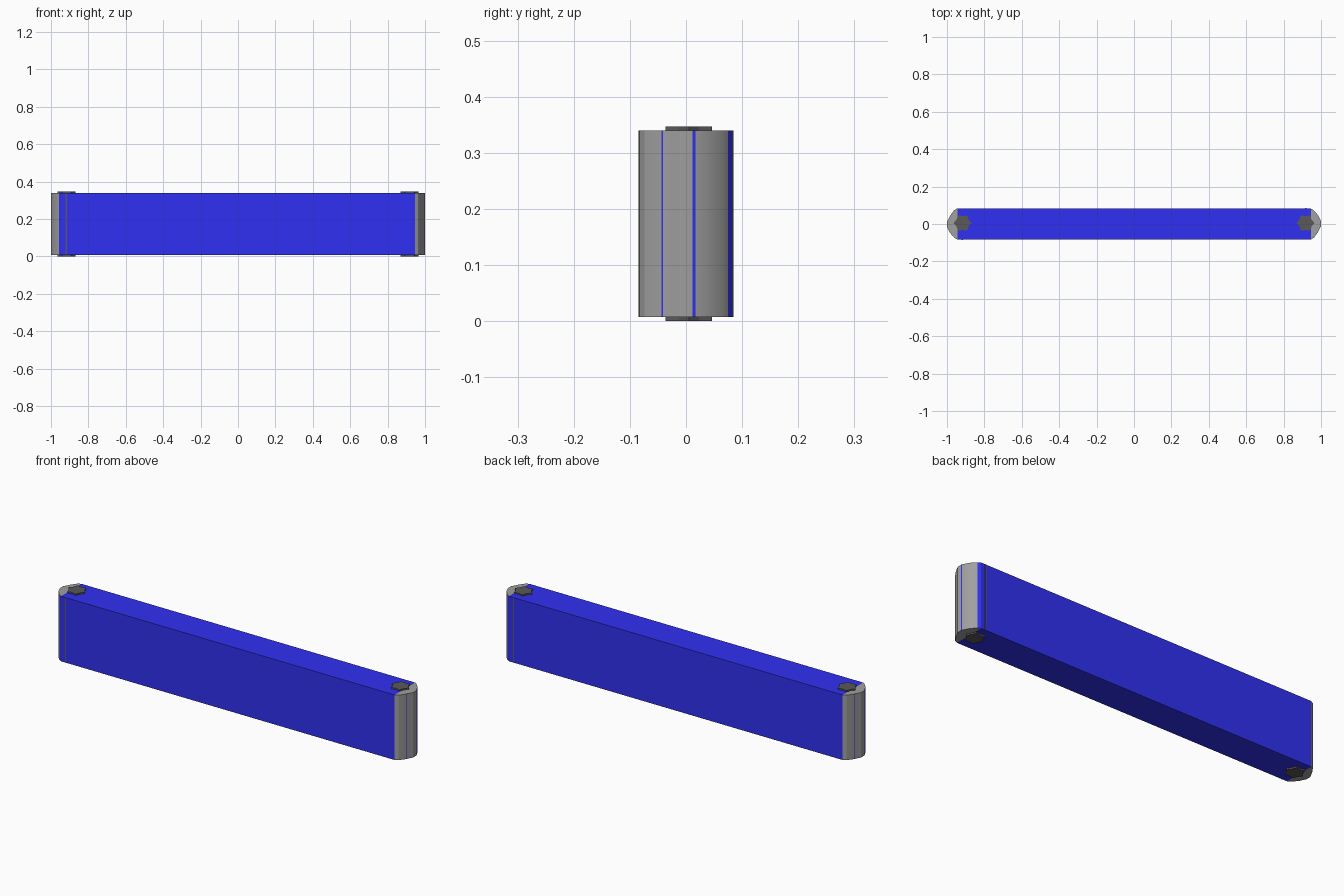
import bpy, bmesh, math

if "Cube" in bpy.data.objects:
    bpy.data.objects.remove(bpy.data.objects["Cube"])

blue = bpy.data.materials.new("blue")
blue.diffuse_color = (0.03, 0.03, 0.9, 1)
blue.use_nodes = True
blue.node_tree.nodes["Principled BSDF"].inputs["Base Color"].default_value = blue.diffuse_color
grey = bpy.data.materials.new("grey")
grey.diffuse_color = (0.35, 0.35, 0.35, 1)
grey.use_nodes = True
grey.node_tree.nodes["Principled BSDF"].inputs["Base Color"].default_value = grey.diffuse_color
dark = bpy.data.materials.new("dark_grey")
dark.diffuse_color = (0.1, 0.1, 0.1, 1)
dark.use_nodes = True
dark.node_tree.nodes["Principled BSDF"].inputs["Base Color"].default_value = dark.diffuse_color
Z0, Z1 = 0.007, 0.34


def prism(name, pts, z0, z1, mats, blue_sides=(), smooth=0):
    """Extrude an xy outline; listed side faces use the second material."""
    bm = bmesh.new()
    lo = [bm.verts.new((x, y, z0)) for x, y in pts]
    hi = [bm.verts.new((x, y, z1)) for x, y in pts]
    n = len(pts)
    bm.faces.new(lo[::-1])
    bm.faces.new(hi)
    for i in range(n):
        j = (i + 1) % n
        f = bm.faces.new((lo[i], lo[j], hi[j], hi[i]))
        f.material_index = 1 if i in blue_sides else 0
    me = bpy.data.meshes.new(name)
    bm.to_mesh(me)
    bm.free()
    ob = bpy.data.objects.new(name, me)
    bpy.context.collection.objects.link(ob)
    for m in mats:
        me.materials.append(m)
    if smooth:
        bpy.ops.object.select_all(action='DESELECT')
        ob.select_set(True)
        bpy.context.view_layer.objects.active = ob
        bpy.ops.object.shade_smooth_by_angle(angle=math.radians(smooth))
    return ob


def rect(x0, x1, y0, y1):
    return [(x0, y0), (x1, y0), (x1, y1), (x0, y1)]


# long blue panel
prism("panel_body", rect(-0.945, 0.945, -0.083, 0.083), Z0, Z1, [blue])

# rounded end cap outline; narrow blue slits run up between the grey faces
cap = [(0.945, -0.083), (0.962, -0.074), (0.983, -0.044), (0.984, -0.041),
       (1.0, -0.012), (1.0, 0.012), (0.999, 0.017), (0.985, 0.045),
       (0.97, 0.064), (0.958, 0.075), (0.945, 0.083)]
slits = (2, 5, 9)

# six-lobed pin outline
pin = []
for k in range(12):
    r = 0.048 if k % 2 == 0 else 0.037
    a = k * math.pi / 6
    pin.append((0.917 + r * math.cos(a), 0.005 + r * math.sin(a)))

# the two ends are half-turn copies; pins sit on the same side at both ends
for side, s in (("right", 1), ("left", -1)):
    def turn(pts):
        return [(s * x, s * y) for x, y in pts]
    prism(side + "_end_cap", turn(cap), Z0, Z1, [grey, blue], slits, 25)
    prism(side + "_edge_strip", turn(rect(0.915, 0.922, 0.08, 0.0845)), Z0, Z1, [dark])
    shift = 0 if s == 1 else 0.01
    prism(side + "_pin", [(x, y + shift) for x, y in turn(pin)], 0.0, 0.347, [dark])
